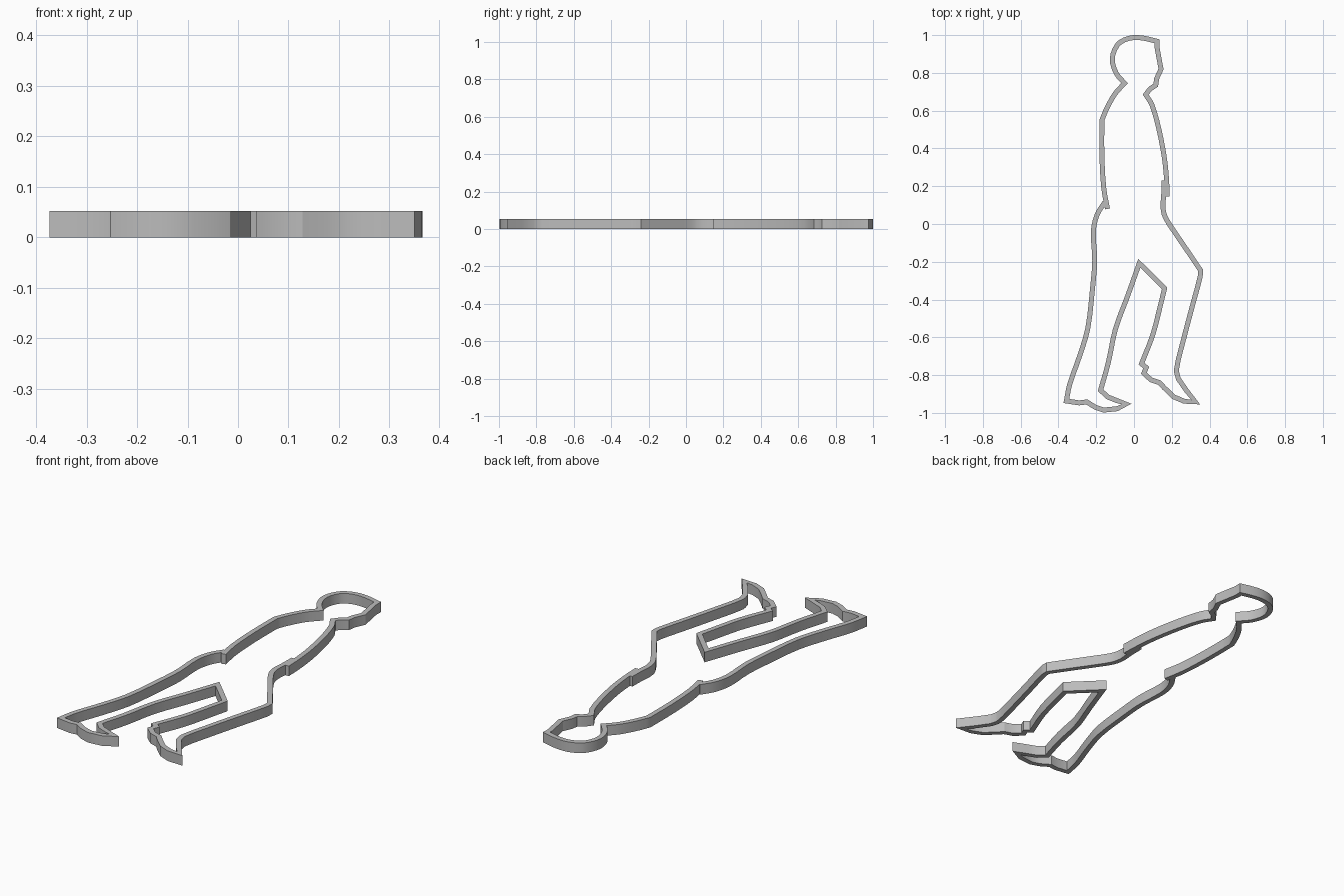
import bpy
import bmesh
import math
from mathutils import Vector

HEIGHT = 0.052
HALF_WIDTH = 0.013
MITER_LIMIT = 2.0

default_cube = bpy.data.objects.get("Cube")
if default_cube:
    bpy.data.objects.remove(default_cube, do_unlink=True)

grey = bpy.data.materials.new("plain grey")
grey.use_nodes = True
grey_colour = (0.5, 0.5, 0.5, 1)
grey.diffuse_color = grey_colour
grey.node_tree.nodes["Principled BSDF"].inputs["Base Color"].default_value = grey_colour


def smooth_run(points, steps):
    """Sample a smooth curve through the points; one step keeps it straight."""
    points = [Vector(p) for p in points]
    padded = [points[0]] + points + [points[-1]]
    result = []
    for before, start, end, after in zip(padded, padded[1:], padded[2:], padded[3:]):
        reach = (end - start).length
        leave = (end - before).normalized() * reach
        arrive = (after - start).normalized() * reach
        for i in range(steps):
            t = i / steps
            ease = t * t * (3 - 2 * t)
            bend = leave * (t * (1 - t) ** 2) - arrive * (t * t * (1 - t))
            result.append(start.lerp(end, ease) + bend)
    return result + [points[-1]]


def join_runs(runs):
    """Chain runs that share end points, leaving sharp corners between them."""
    path = []
    for points, steps in runs:
        run = smooth_run(points, steps)
        path += run[1:] if path else run
    return path


def side_offset(path, index):
    """Mitred sideways offset at one point of the path."""
    here = path[index]
    normals = []
    if index > 0:
        d = (here - path[index - 1]).normalized()
        normals.append(Vector((-d.y, d.x)))
    if index < len(path) - 1:
        d = (path[index + 1] - here).normalized()
        normals.append(Vector((-d.y, d.x)))
    middle = sum(normals, Vector((0, 0))).normalized()
    stretch = 1 / max(middle.dot(normals[0]), 1 / MITER_LIMIT)
    return middle * HALF_WIDTH * stretch


def make_band(name, runs):
    """Build an upright band with a rectangular section along the path."""
    path = join_runs(runs)
    bm = bmesh.new()
    rings = []
    for index, point in enumerate(path):
        offset = side_offset(path, index)
        left, right = point + offset, point - offset
        corners = ((left, 0), (right, 0), (right, HEIGHT), (left, HEIGHT))
        rings.append([bm.verts.new((p.x, p.y, z)) for p, z in corners])
    for ring, following in zip(rings, rings[1:]):
        for i in range(4):
            j = (i + 1) % 4
            bm.faces.new((ring[i], ring[j], following[j], following[i]))
    bm.faces.new(rings[0])
    bm.faces.new(rings[-1])
    bmesh.ops.recalc_face_normals(bm, faces=bm.faces)
    mesh = bpy.data.meshes.new(name)
    bm.to_mesh(mesh)
    bm.free()
    mesh.materials.append(grey)
    band = bpy.data.objects.new(name, mesh)
    bpy.context.collection.objects.link(band)
    bpy.ops.object.select_all(action="DESELECT")
    band.select_set(True)
    bpy.context.view_layer.objects.active = band
    bpy.ops.object.shade_smooth_by_angle(angle=math.radians(25))
    return band


# Upper body: back, head and chest
back = [(-.14, .08), (-.16, .19), (-.17, .37), (-.17, .55)]
shoulder = [(-.17, .55), (-.145, .61), (-.1, .69), (-.05, .745)]
skull = [(-.05, .745), (-.095, .8), (-.115, .875), (-.09, .945),
         (-.05, .975), (0, .987), (.055, .983), (.122, .967)]
face = [(.122, .967), (.121, .94), (.143, .82), (.12, .77), (.115, .735),
        (.085, .715), (.062, .685)]
chest = [(.062, .685), (.095, .63), (.13, .51), (.16, .355), (.172, .24), (.176, .145)]

make_band("upper_body_outline",
          [(back, 3), (shoulder, 3), (skull, 3), (face, 1), (chest, 3)])

# Lower body: leading leg and shoe, inner legs, trailing shoe and leg
front_thigh = [(.159, .23), (.157, .15), (.153, .09), (.166, .035), (.22, -.05),
               (.295, -.16), (.352, -.245)]
front_shin = [(.352, -.245), (.35, -.28), (.31, -.43), (.26, -.62), (.225, -.77),
              (.235, -.82)]
front_shoe = [(.235, -.82), (.28, -.885), (.327, -.943), (.265, -.938),
              (.21, -.915), (.16, -.867), (.135, -.84), (.09, -.825),
              (.052, -.79), (.065, -.76), (.04, -.74)]
front_calf = [(.04, -.74), (.1, -.585), (.14, -.43), (.162, -.34)]
crotch = [(.162, -.34), (.028, -.208)]
rear_shin = [(.028, -.208), (-.035, -.385), (-.098, -.555), (-.135, -.73), (-.177, -.88)]
rear_shoe = [(-.177, -.88), (-.14, -.915), (-.09, -.935), (-.04, -.953),
             (-.09, -.978), (-.16, -.985), (-.205, -.97), (-.25, -.942),
             (-.29, -.947), (-.358, -.937)]
rear_leg = [(-.358, -.937), (-.34, -.847), (-.29, -.705), (-.245, -.555), (-.22, -.345),
            (-.208, -.195), (-.215, -.037), (-.195, .05), (-.155, .115)]

make_band("lower_body_outline",
          [(front_thigh, 3), (front_shin, 3), (front_shoe, 1), (front_calf, 3),
           (crotch, 1), (rear_shin, 3), (rear_shoe, 1), (rear_leg, 3)])
